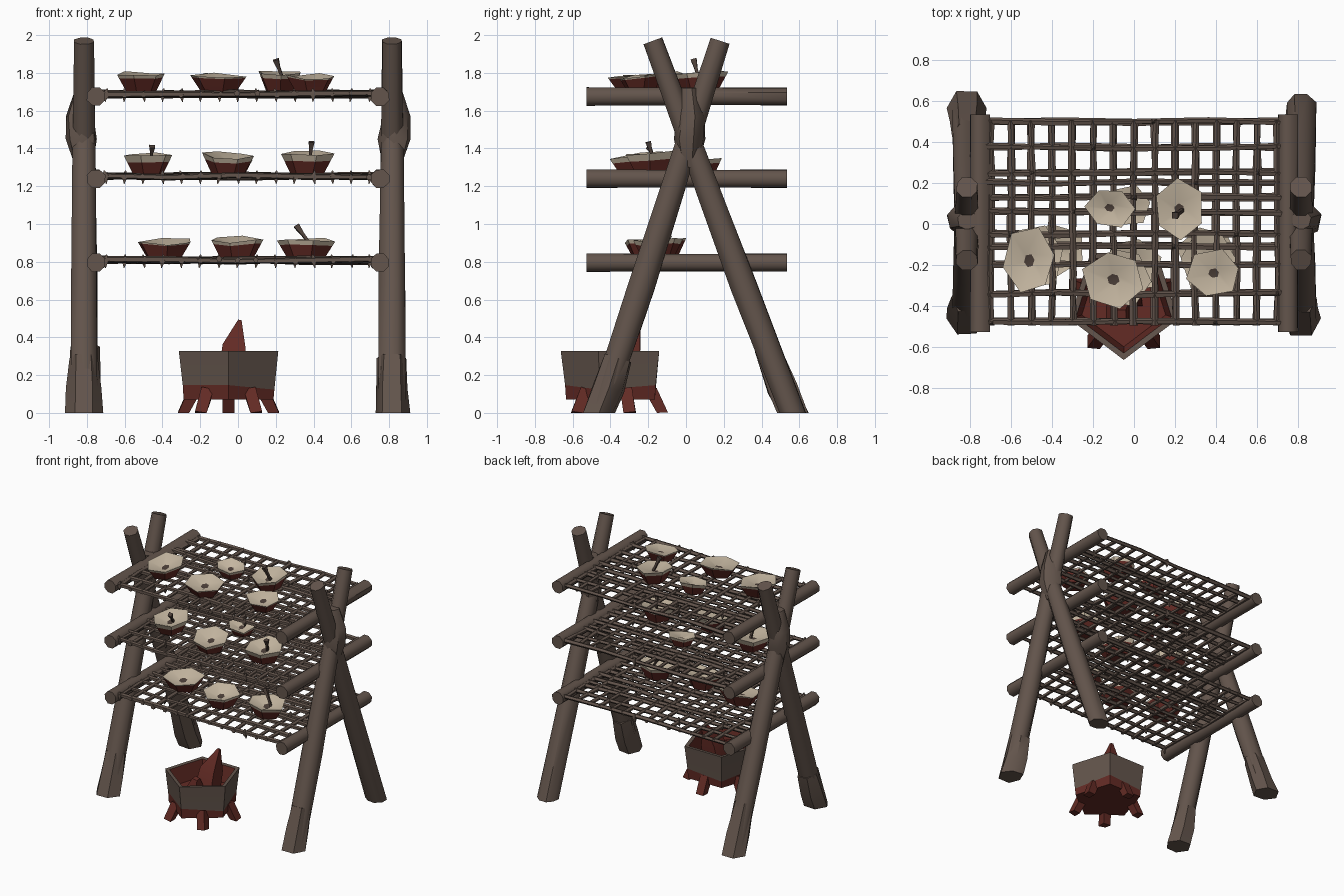
import bpy, bmesh, math, random
from mathutils import Vector

if "Cube" in bpy.data.objects:
    bpy.data.objects.remove(bpy.data.objects["Cube"])
random.seed(4)


def material(name, col):
    m = bpy.data.materials.new(name)
    m.diffuse_color = (*col, 1)
    m.use_nodes = True
    m.node_tree.nodes["Principled BSDF"].inputs["Base Color"].default_value = m.diffuse_color
    return m


WOOD = material("weathered wood", (0.125, 0.09, 0.072))
RED = material("dark red clay", (0.125, 0.024, 0.018))
CREAM = material("cream", (0.58, 0.49, 0.37))
DARK = material("dark brown", (0.075, 0.052, 0.042))


def finish(name, bm, mats, angle=50):
    bmesh.ops.recalc_face_normals(bm, faces=bm.faces)
    me = bpy.data.meshes.new(name)
    bm.to_mesh(me)
    bm.free()
    for m in mats:
        me.materials.append(m)
    ob = bpy.data.objects.new(name, me)
    bpy.context.collection.objects.link(ob)
    bpy.ops.object.select_all(action='DESELECT')
    ob.select_set(True)
    bpy.context.view_layer.objects.active = ob
    bpy.ops.object.shade_smooth_by_angle(angle=math.radians(angle))
    return ob


def rings_to_faces(bm, rings, mats):
    # bridge successive rings, one material index per band, then cap both ends
    n = len(rings[0])
    for a, b, mi in zip(rings, rings[1:], mats[1:-1]):
        for i in range(n):
            j = (i + 1) % n
            bm.faces.new((a[i], a[j], b[j], b[i])).material_index = mi
    bm.faces.new(rings[0]).material_index = mats[0]
    bm.faces.new(rings[-1]).material_index = mats[-1]


def tube(bm, pts, radii, n=8, jit=0.0):
    # n-sided branch through the points, clamped to the ground
    pts = [Vector(p) for p in pts]
    d = (pts[-1] - pts[0]).normalized()
    u = d.cross(Vector((1, 0, 0)) if abs(d.x) < 0.8 else Vector((0, 0, 1))).normalized()
    w = d.cross(u)
    rings = []
    for p, r in zip(pts, radii):
        ring = []
        for k in range(n):
            t = 2 * math.pi * (k + 0.5) / n
            q = r * (1 + random.uniform(-jit, jit))
            v = p + u * q * math.cos(t) + w * q * math.sin(t)
            v.z = max(v.z, 0)
            ring.append(bm.verts.new(v))
        rings.append(ring)
    rings_to_faces(bm, rings, [0] * (len(rings) + 1))


def branch(name, pts, radii, n=8, jit=0.0, mat=WOOD):
    bm = bmesh.new()
    tube(bm, pts, radii, n, jit)
    return finish(name, bm, [mat])


# crossed legs, foot cuffs and knots at the crossing
for side, s in (("left", -1), ("right", 1)):
    x = 0.815 * s
    for part, y0, y1 in (("front", -0.46, 0.18), ("back", 0.565, -0.175)):
        a, b = Vector((x, y0, -0.03)), Vector((x, y1, 1.97))
        pts = [a.lerp(b, t) for t in (0, 0.35, 0.7, 1)]
        branch(f"{part}_{side}_leg", pts, [0.078, 0.074, 0.065, 0.055], 8, 0.05)
        if (part, side) != ("back", "right"):
            top = 0.19 if part == "back" else 0.16
            branch(f"{part}_{side}_foot_cuff",
                   [a.lerp(b, t) for t in (0, 0.08, top)], [0.094, 0.09, 0.08], 6, 0.1)
    branch(f"{side}_crossing_knot", [(x, 0.02, 1.3), (x + 0.012 * s, 0.02, 1.45),
           (x + 0.022 * s, 0.03, 1.57), (x, 0.02, 1.72)], [0.05, 0.085, 0.075, 0.05], 7, 0.08)

# shelves: end rails and a woven stick lattice
ROWS = [-0.48, -0.34, -0.2, -0.11, -0.05, 0.06, 0.13, 0.2, 0.25, 0.375, 0.5]


def wob(a=0.008):
    return random.uniform(-a, a)


for level, z in (("lower", 0.795), ("middle", 1.24), ("upper", 1.675)):
    for side, s in (("left", -1), ("right", 1)):
        branch(f"{level}_{side}_rail", [(0.752 * s, -0.527, z), (0.752 * s, 0, z),
               (0.752 * s, 0.535, z)], [0.052, 0.049, 0.051], 8, 0.04)
    bm = bmesh.new()
    zl = z + 0.013
    for y in ROWS:
        tube(bm, [(-0.73 + 0.365 * k, y + wob(), zl + wob()) for k in range(5)],
             [0.016 + wob(0.003) for _ in range(5)], 5)
    for k in range(15):
        x = -0.7 + 0.1 * k
        tube(bm, [(x + wob(), -0.495 + 0.25 * j, zl + wob()) for j in range(5)],
             [0.015 + wob(0.003) for _ in range(5)], 5)
        # thorny knots where sticks meet
        y = ROWS[(k * 4) % 11]
        tube(bm, [(x + wob(), y, zl - 0.042), (x, y, zl), (x + wob(), y, zl + 0.03)],
             [0.002, 0.021, 0.004], 4)
    finish(f"{level}_lattice", bm, [WOOD])


# clay bowls: red outside, cream rim and filling, dark spot in the middle
def bowl(name, x, y, z, rx, ry, h, split, n=6):
    bm = bmesh.new()
    turn = random.uniform(0, 1)
    jit = [random.uniform(0.92, 1.1) for _ in range(n)]
    lift = [random.uniform(-0.012, 0.012) for _ in range(n)]
    rings = []
    for r, t, wave in ((0.62, 0, 0), (0.62 + 0.38 * split, split, 0.7), (1.0, 1, 1),
                       (0.9, 0.97, 1), (0.2, 0.68, 0)):
        ring = []
        for i in range(n):
            a = 2 * math.pi * (i + turn) / n
            q = r * jit[i]
            tilt = 0.012 * math.sin(a) * t
            ring.append(bm.verts.new((x + rx * q * math.cos(a), y + ry * q * math.sin(a),
                                      z + h * t + wave * lift[i] + tilt)))
        rings.append(ring)
    rings_to_faces(bm, rings, [0, 0, 1, 1, 1, 2])
    finish(name, bm, [RED, CREAM, DARK], 35)


BOWLS = {
    ("upper", 1.7): [(-0.51, -0.18, 0.125, 0.16, 0.09, 0.8), (-0.1, -0.27, 0.15, 0.145, 0.085, 0.9),
                     (-0.12, 0.08, 0.12, 0.1, 0.08, 0.7), (0.22, 0.07, 0.125, 0.15, 0.1, 0.75),
                     (0.39, -0.24, 0.13, 0.115, 0.085, 0.88)],
    ("middle", 1.265): [(-0.475, -0.16, 0.13, 0.16, 0.1, 0.62), (-0.055, -0.26, 0.135, 0.145, 0.1, 0.7),
                        (0.36, -0.18, 0.14, 0.16, 0.105, 0.65), (-0.03, 0.09, 0.11, 0.1, 0.07, 0.7)],
    ("lower", 0.815): [(-0.39, -0.13, 0.155, 0.13, 0.095, 0.9), (-0.01, -0.2, 0.14, 0.14, 0.1, 0.8),
                       (0.36, -0.15, 0.15, 0.14, 0.1, 0.75)],
}
for (level, z), items in BOWLS.items():
    for i, (x, y, rx, ry, h, split) in enumerate(items):
        bowl(f"{level}_bowl_{i + 1}", x, y, z, rx, ry, h, split)

# little spoons standing in some bowls
for i, (p, q) in enumerate([((0.24, 0.07, 1.76), (0.2, 0.04, 1.87)),
                            ((0.38, -0.17, 1.33), (0.39, -0.2, 1.435)),
                            ((0.39, -0.14, 0.88), (0.31, -0.1, 0.99)),
                            ((-0.46, -0.15, 1.33), (-0.455, -0.2, 1.41))]):
    p, q = Vector(p), Vector(q)
    branch(f"spoon_{i + 1}", [p, p.lerp(q, 0.6), q], [0.01, 0.012, 0.022], 4, 0.1, DARK)

# five-sided cooking pot: brown wall, red base and inside
CX, CY = -0.05, -0.375
bm = bmesh.new()
rings = []
for r, z in ((0.25, 0.07), (0.255, 0.135), (0.277, 0.328), (0.245, 0.325), (0.215, 0.2)):
    ring = []
    for i in range(5):
        a = math.radians(-90 + 72 * i)
        dz = 0.012 * (-1) ** i if z == 0.135 else 0
        ring.append(bm.verts.new((CX + r * math.cos(a), CY + r * 1.04 * math.sin(a), z + dz)))
    rings.append(ring)
rings_to_faces(bm, rings, [1, 1, 0, 0, 1, 1])
finish("cooking_pot", bm, [WOOD, RED], 30)
for i in range(5):
    a = math.radians(-54 + 72 * i)
    c, s = math.cos(a), math.sin(a)
    branch(f"pot_foot_{i + 1}", [(CX + 0.19 * c, CY + 0.19 * s, 0.12),
           (CX + 0.25 * c, CY + 0.25 * s, -0.01)], [0.045, 0.045], 4, 0, RED)

# red chunks in the pot
branch("pot_chunk_large", [(-0.03, -0.33, 0.2), (-0.02, -0.3, 0.34), (0.01, -0.25, 0.49)],
       [0.1, 0.085, 0.012], 4, 0.1, RED)
branch("pot_chunk_small", [(-0.08, -0.43, 0.19), (-0.06, -0.44, 0.31)], [0.08, 0.03], 4, 0.1, RED)
